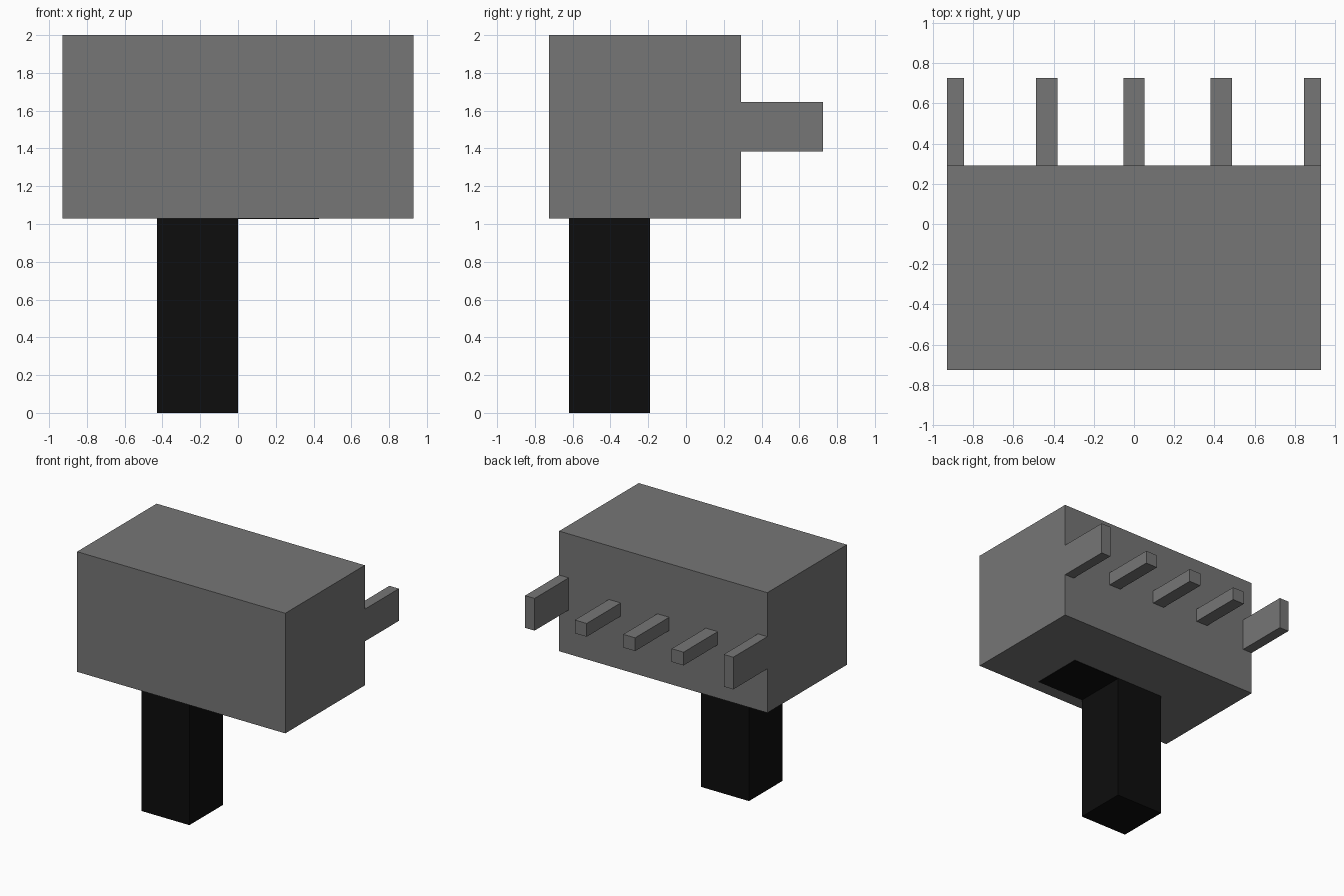
import bpy

cube = bpy.data.objects.get("Cube")
if cube:
    bpy.data.objects.remove(cube, do_unlink=True)


def material(name, value):
    m = bpy.data.materials.new(name)
    m.use_nodes = True
    colour = (value, value, value, 1)
    m.diffuse_color = colour
    m.node_tree.nodes["Principled BSDF"].inputs["Base Color"].default_value = colour
    return m


def box(name, x, y, z, mat):
    """Box from (min, max) ranges on each axis."""
    bpy.ops.mesh.primitive_cube_add(size=1, location=[sum(r) / 2 for r in (x, y, z)])
    ob = bpy.context.object
    ob.name = name
    ob.scale = [r[1] - r[0] for r in (x, y, z)]
    bpy.ops.object.transform_apply(location=False, rotation=False, scale=True)
    ob.data.materials.append(mat)
    return ob


grey = material("metal grey", 0.18)
black = material("black plastic", 0.004)

# Housing
box("housing", (-0.93, 0.93), (-0.725, 0.29), (1.03, 2.0), grey)

# Slider lever and the dark slot it travels in
box("lever", (-0.43, 0.0), (-0.62, -0.19), (0.0, 1.03), black)
box("slot", (-0.43, 0.43), (-0.62, -0.19), (1.026, 1.031), black)

# Three contact pins on the back
for name, x in (("right", -0.433), ("middle", 0.0), ("left", 0.433)):
    box(f"{name}_pin", (x - 0.053, x + 0.053), (0.29, 0.725), (1.46, 1.567), grey)

# Wide mounting tabs at both ends
for name, side in (("right", -1), ("left", 1)):
    box(f"{name}_mounting_tab", sorted((side * 0.845, side * 0.93)),
        (0.29, 0.725), (1.385, 1.645), grey)
